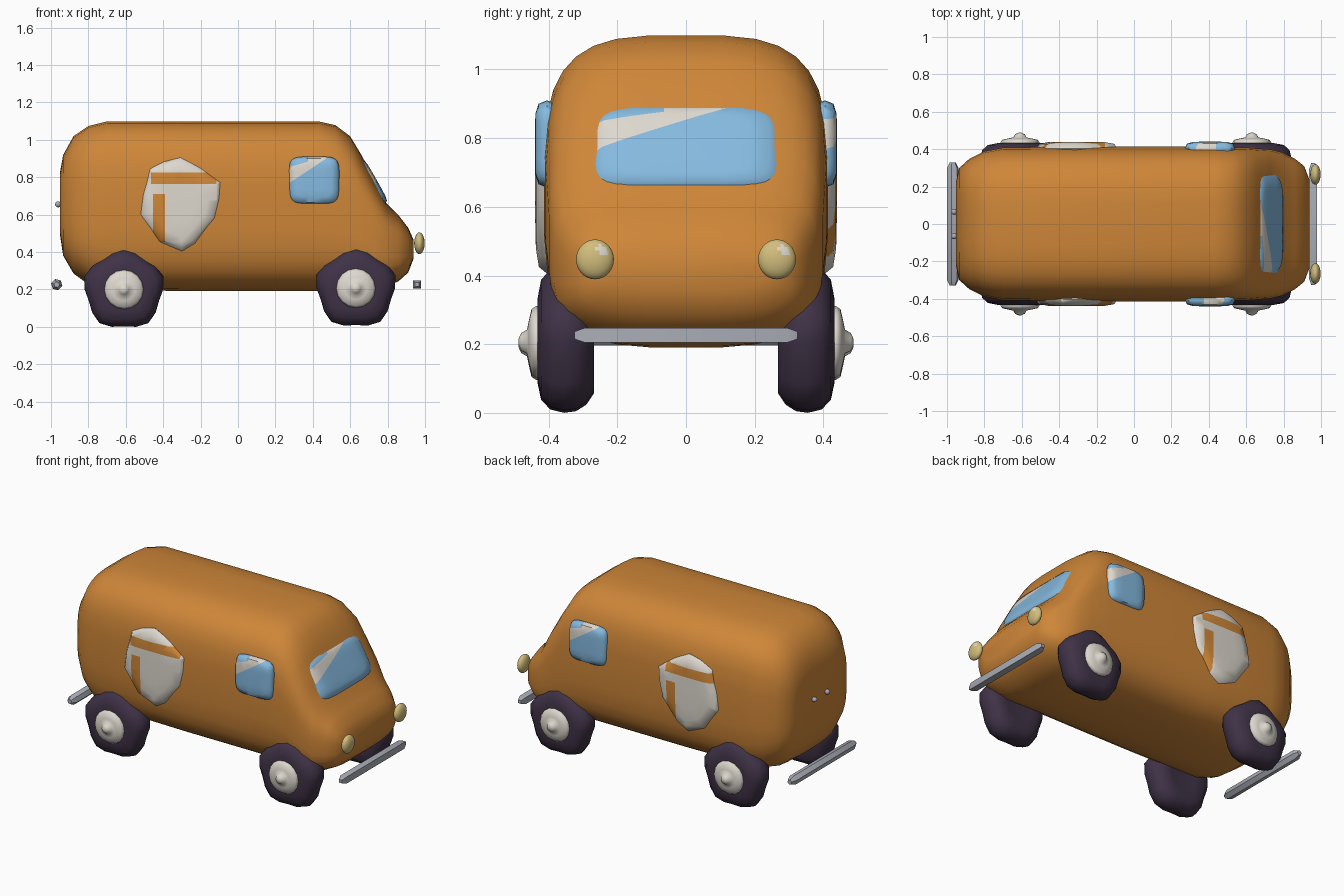
import bpy, bmesh
from math import sin, cos, pi, copysign, radians
from mathutils import Vector, Matrix

cube = bpy.data.objects.get("Cube")
if cube:
    bpy.data.objects.remove(cube)


def material(name, rgb):
    m = bpy.data.materials.new(name)
    m.use_nodes = True
    m.diffuse_color = (*rgb, 1)
    m.node_tree.nodes["Principled BSDF"].inputs["Base Color"].default_value = (*rgb, 1)
    return m


ORANGE = material("orange_paint", (.62, .24, .04))
BLUE = material("window_blue", (.235, .49, .74))
WHITE = material("off_white", (.73, .69, .62))
RUBBER = material("purple_rubber", (.05, .032, .062))
SAND = material("lamp_sand", (.64, .51, .2))
GREY = material("bumper_grey", (.4, .42, .47))


def finish(bm, name, mats, angle=50):
    bmesh.ops.recalc_face_normals(bm, faces=bm.faces)
    me = bpy.data.meshes.new(name)
    bm.to_mesh(me)
    bm.free()
    for m in mats:
        me.materials.append(m)
    ob = bpy.data.objects.new(name, me)
    bpy.context.collection.objects.link(ob)
    bpy.ops.object.select_all(action='DESELECT')
    ob.select_set(True)
    bpy.context.view_layer.objects.active = ob
    bpy.ops.object.shade_smooth_by_angle(angle=radians(angle))
    return ob


def loft(rings):
    """Skin a row of equal rings and cap both ends."""
    bm = bmesh.new()
    rows = [[bm.verts.new(p) for p in ring] for ring in rings]
    n = len(rows[0])
    for a, b in zip(rows, rows[1:]):
        for i in range(n):
            j = (i + 1) % n
            bm.faces.new((a[i], a[j], b[j], b[i]))
    bm.faces.new(rows[0])
    bm.faces.new(rows[-1])
    bmesh.ops.recalc_face_normals(bm, faces=bm.faces)
    return bm


def squircle(w, h, power, count):
    """Rounded rectangle outline with half sizes w and h."""
    out = []
    for i in range(count):
        a = 2 * pi * (i + .5) / count
        c, s = cos(a), sin(a)
        out.append((w * copysign(abs(c) ** (2 / power), c),
                    h * copysign(abs(s) ** (2 / power), s)))
    return out


# Body: stations of x, bottom, top, half width
stations = [
    (-.953, .50, .82, .22), (-.935, .38, .92, .30), (-.88, .285, 1.02, .35),
    (-.80, .225, 1.075, .39), (-.70, .195, 1.1, .41), (-.2, .19, 1.1, .415),
    (.43, .19, 1.1, .415), (.52, .19, 1.08, .412), (.6, .19, 1.02, .41),
    (.66, .19, .92, .405), (.73, .195, .79, .40), (.79, .21, .665, .385),
    (.86, .245, .595, .35), (.91, .29, .53, .31), (.937, .36, .47, .24)]
finish(loft([[(x, y, (lo + hi) / 2 + z)
              for y, z in squircle(w, (hi - lo) / 2, 3.5, 32)]
             for x, lo, hi, w in stations]), "van_body", [ORANGE], 80)


# Domed panels, cut along lines so painted areas have clean borders
def panel(name, outline, depth, origin, u, v, mats, cuts, rule):
    layers = ((.92, -.8), (1, 0), (.92, .7), (.7, .95), (.4, 1))
    bm = loft([[(p * k, q * k, depth * n) for p, q in outline] for k, n in layers])
    for co, no in cuts:
        bmesh.ops.bisect_plane(bm, geom=bm.verts[:] + bm.edges[:] + bm.faces[:],
                               plane_co=(*co, 0), plane_no=(*no, 0))
    for f in bm.faces:
        c = f.calc_center_median()
        f.material_index = int(rule(c.x, c.y))
    u, v = Vector(u), Vector(v).normalized()
    basis = Matrix((u, v, u.cross(v))).transposed().to_4x4()
    bm.transform(Matrix.Translation(origin) @ basis)
    finish(bm, name, mats)


def window(name, w, h, origin, u, v, depth):
    """Blue pane with a slanted white glare in its upper corner."""
    lines = ((.44, .7), (.78, .3))
    cuts = [((-.5 * w, (c - .5) * h), (-m * h, w)) for c, m in lines]
    cuts.append(((-.12 * w, 0), (1, 0)))

    def glare(x, y):
        a, b = x / w + .5, y / h + .5
        return b > .44 + .7 * a and not (a < .38 and b > .78 + .3 * a)
    panel(name, squircle(w / 2, h / 2, 5, 28), depth, origin, u, v,
          [BLUE, WHITE], cuts, glare)


window("windshield", .53, .27, (.722, 0, .775), (0, 1, 0), (-.13, 0, .23), .022)

shield = [(0, .25), (.11, .195), (.222, .12), (.215, .03), (.19, -.075),
          (.08, -.21), (.01, -.25), (-.11, -.2), (-.215, -.055),
          (-.2, .055), (-.16, .19), (-.08, .23)]


def stripes(x, y):
    across = .11 < y < .17 and -.155 < x < .195
    down = -.145 < x < -.08 and -.2 < y < .055
    return across or down


stripe_cuts = [((0, t), (0, 1)) for t in (.11, .17, -.2, .055)]
stripe_cuts += [((t, 0), (1, 0)) for t in (-.155, .195, -.145, -.08)]

for side, s in (("right", -1), ("left", 1)):
    along = (-s, 0, 0)
    window(side + "_window", .27, .255, (.407, s * .405, .783), along, (0, 0, 1), .035)
    panel(side + "_shield", [(-s * p, q) for p, q in shield], .035,
          (-.31, s * .404, .655), along, (0, 0, 1), [WHITE, ORANGE],
          stripe_cuts, stripes)


# Wheels: lumpy five-cornered tyres with pointed hubcaps
def wheel_part(name, x, z, s, profile, count, lump, mat):
    rings = []
    for r, y in profile:
        ring = []
        for i in range(count):
            a = pi / 2 + 2 * pi * i / count
            k = r * (1 + lump * cos(5 * (a - pi / 2)))
            ring.append((x + k * cos(a), s * y, z + k * sin(a)))
        rings.append(ring)
    finish(loft(rings), name, [mat], 70)


tyre = [(.09, .275), (.15, .268), (.185, .29), (.205, .32), (.21, .355),
        (.2, .395), (.17, .422), (.12, .432)]
hub = [(.095, .42), (.105, .435), (.095, .45), (.06, .458), (.035, .463),
       (.026, .48), (.008, .488)]
for end, x, z in (("rear", -.61, .2), ("front", .63, .207)):
    for side, s in (("right", -1), ("left", 1)):
        label = end + "_" + side
        wheel_part(label + "_tyre", x, z, s, tyre, 20, .06, RUBBER)
        wheel_part(label + "_hubcap", x, z, s, hub, 16, 0, WHITE)


# Bumpers: bars with tapered ends
def bumper(name, x, z, half, r, sides):
    rings = []
    for y, k in ((-half, .5), (.03 - half, 1), (half - .03, 1), (half, .5)):
        ring = []
        for i in range(sides):
            a = pi / 4 + 2 * pi * i / sides
            ring.append((x + r * k * cos(a), y, z + r * k * sin(a)))
        rings.append(ring)
    finish(loft(rings), name, [GREY], 50)


bumper("front_bumper", .958, .226, .325, .03, 4)
bumper("rear_bumper", -.969, .226, .33, .031, 6)


# Headlights and rear door knobs
def ball(name, loc, size, mats, spot=None):
    bm = bmesh.new()
    bmesh.ops.create_uvsphere(bm, u_segments=24, v_segments=14, radius=1)
    if spot:
        for f in bm.faces:
            f.material_index = int(f.calc_center_median().angle(Vector(spot)) < .33)
    bm.transform(Matrix.Translation(loc) @ Matrix.Diagonal((*size, 1)))
    finish(bm, name, mats)


for side, s in (("right", -1), ("left", 1)):
    ball(side + "_headlight", (.97, s * .265, .447), (.028, .055, .058),
         [SAND, WHITE], (.8, .4, .45))
    ball(side + "_door_knob", (-.962, s * .065, .655), (.016, .016, .016), [GREY])
